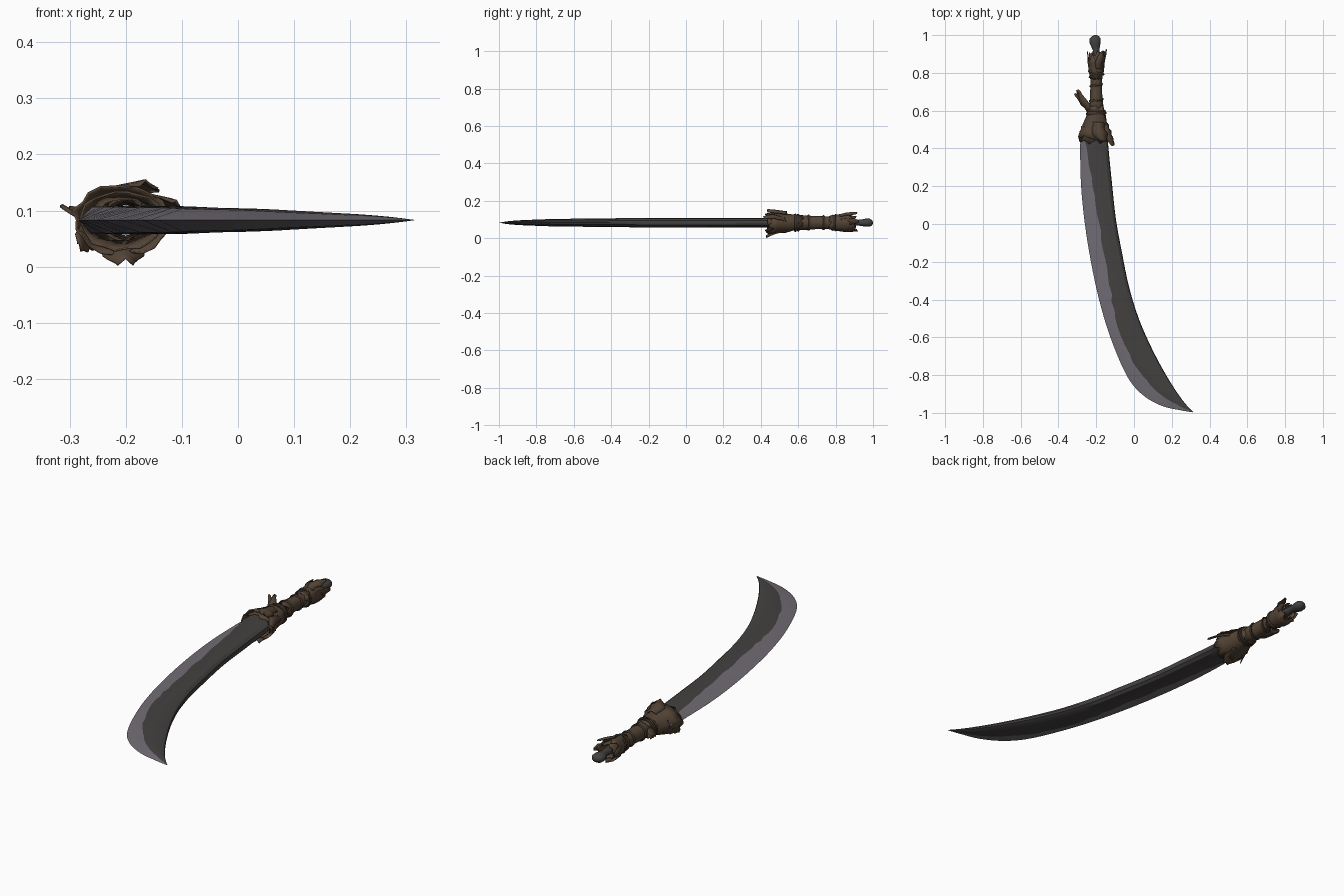
import bpy, bmesh, math, random
from mathutils import Vector

random.seed(7)
if "Cube" in bpy.data.objects:
    bpy.data.objects.remove(bpy.data.objects["Cube"])

MID = 0.083   # height of the blade's middle plane
GRIP = -0.2   # x of the handle axis


def material(name, rgb):
    mat = bpy.data.materials.new(name)
    mat.use_nodes = True
    mat.diffuse_color = (*rgb, 1)
    bsdf = mat.node_tree.nodes["Principled BSDF"]
    bsdf.inputs["Base Color"].default_value = (*rgb, 1)
    bsdf.inputs["Roughness"].default_value = 0.8
    return mat


steel = material("dark steel", (0.058, 0.053, 0.052))
edge = material("ground edge steel", (0.165, 0.15, 0.175))
cloth = material("brown cloth", (0.088, 0.058, 0.037))
cord = material("dark cord", (0.045, 0.031, 0.021))


def finish(name, bm, mats, angle=40, thick=0):
    bmesh.ops.recalc_face_normals(bm, faces=bm.faces)
    mesh = bpy.data.meshes.new(name)
    bm.to_mesh(mesh)
    bm.free()
    obj = bpy.data.objects.new(name, mesh)
    bpy.context.collection.objects.link(obj)
    for mat in mats:
        mesh.materials.append(mat)
    bpy.ops.object.select_all(action='DESELECT')
    obj.select_set(True)
    bpy.context.view_layer.objects.active = obj
    bpy.ops.object.shade_smooth_by_angle(angle=math.radians(angle))
    if thick:
        mod = obj.modifiers.new("thickness", 'SOLIDIFY')
        mod.thickness = thick
        mod.offset = 0
    return obj


def loft(rings, caps=True, edge_columns=()):
    """Join rings of points; faces in edge_columns take the second material."""
    bm = bmesh.new()
    rows = [[bm.verts.new(p) for p in ring] for ring in rings]
    n = len(rows[0])
    for a, b in zip(rows, rows[1:]):
        for i in range(n):
            j = (i + 1) % n
            face = bm.faces.new((a[i], a[j], b[j], b[i]))
            face.material_index = int(i in edge_columns)
    if caps:
        bm.faces.new(rows[0])
        bm.faces.new(rows[-1])
    return bm


def spline(rows, steps):
    """Smooth rows of numbers with a Catmull-Rom curve."""
    rows = [Vector(r) for r in rows]
    out = []
    for k in range(len(rows) - 1):
        p0, p1, p2 = rows[max(k - 1, 0)], rows[k], rows[k + 1]
        p3 = rows[min(k + 2, len(rows) - 1)]
        for s in range(steps):
            t = s / steps
            out.append(p1 + (p2 - p0) * (t / 2)
                       + (p0 * 2 - p1 * 5 + p2 * 4 - p3) * (t * t / 2)
                       + (p1 * 3 - p0 - p2 * 3 + p3) * (t ** 3 / 2))
    return out + [rows[-1]]


# Blade stations: cutting edge x y, bevel line x y, spine x y, half thickness
stations = [
    (-.28, .52, -.265, .52, -.145, .52, .026),
    (-.285, .4, -.25, .4, -.135, .4, .026),
    (-.28, .2, -.215, .2, -.115, .2, .026),
    (-.26, 0, -.185, .01, -.095, .02, .025),
    (-.228, -.2, -.155, -.18, -.062, -.16, .025),
    (-.185, -.4, -.122, -.37, -.027, -.33, .024),
    (-.125, -.6, -.085, -.54, .025, -.5, .022),
    (-.04, -.8, -.005, -.73, .095, -.66, .02),
    (.04, -.9, .07, -.83, .17, -.8, .016),
    (.14, -.96, .15, -.91, .23, -.895, .012),
    (.24, -.985, .235, -.96, .275, -.955, .007),
    (.313, -.997, .313, -.996, .314, -.995, .0005),
]
blade_rings = []
for lx, ly, mx, my, rx, ry, h in spline(stations, 4):
    wobble = random.uniform(-.005, .005) * min(1, h / .02)
    cut, bevel, spine = (Vector((lx, ly, MID)), Vector((mx + wobble, my, MID)),
                         Vector((rx, ry, MID)))
    half = [(bevel, .9 * h), (bevel.lerp(spine, .45), h),
            (bevel.lerp(spine, .84), .85 * h), (bevel.lerp(spine, .97), .45 * h)]
    top = [p + Vector((0, 0, z)) for p, z in half]
    low = [p - Vector((0, 0, z)) for p, z in reversed(half)]
    blade_rings.append([cut] + top + [spine] + low)
last = len(blade_rings[0]) - 1
finish("blade", loft(blade_rings, edge_columns=(0, last)), [steel, edge], 30)


def tube(profile, sides, jitter=0.0, rag_start=0.0, rag_end=0.0):
    """Rings along y from (y, x, half width, half height); ends may be torn."""
    rings = []
    for k, (y, x, rx, rz) in enumerate(profile):
        rag = rag_start if k == 0 else rag_end if k == len(profile) - 1 else 0
        ring = []
        for i in range(sides):
            a = math.tau * i / sides
            f = 1 + random.uniform(-jitter, jitter)
            ring.append((x + rx * f * math.cos(a), y + random.uniform(-rag, rag),
                         MID + rz * f * math.sin(a)))
        rings.append(ring)
    return rings


# Handle core with its rounded pommel
core = [(.5, GRIP, .03, .024), (.84, GRIP, .024, .022), (.92, GRIP, .018, .016),
        (.94, -.204, .023, .018), (.96, -.207, .03, .022), (.982, -.206, .029, .022),
        (.995, -.204, .018, .014), (1, -.203, .006, .005)]
finish("handle_core", loft(tube(core, 14)), [steel], 60)

# Cloth layers: sleeve around the blade root, grip wrap and end cuff
sleeves = {
    "guard_cloth": ([(.45, -.208, .084, .06), (.49, -.21, .074, .052),
                     (.53, -.206, .062, .05), (.57, -.202, .05, .043),
                     (.62, GRIP, .038, .036)], .08, .02, .012),
    "guard_cloth_under": ([(.435, -.208, .074, .052), (.48, -.208, .068, .044),
                           (.55, -.204, .05, .04)], .06, .014, 0),
    "grip_cloth": ([(.58, GRIP, .04, .038), (.64, GRIP, .033, .036),
                    (.7, GRIP, .029, .033), (.76, GRIP, .028, .031),
                    (.82, GRIP, .033, .036), (.85, GRIP, .03, .03)], .05, 0, 0),
    "end_cuff": ([(.77, GRIP, .03, .034), (.81, GRIP, .037, .042),
                  (.85, GRIP, .041, .045), (.89, -.2, .047, .047)], .08, .01, .03),
    "end_cuff_under": ([(.8, GRIP, .03, .032), (.86, GRIP, .034, .036),
                        (.9, GRIP, .036, .036)], .06, 0, .02),
}
for name, (profile, jitter, start, end) in sleeves.items():
    finish(name, loft(tube(profile, 22, jitter, start, end), caps=False),
           [cloth], 50, .004)

# Cords bound around the wrap
for k, (y, rx, rz) in enumerate([(.585, .05, .044), (.6, .045, .042), (.655, .034, .037),
                                 (.735, .03, .034), (.785, .034, .037), (.8, .038, .04)]):
    slant = random.uniform(-.25, .25)
    rings = []
    for i in range(24):
        a = math.tau * i / 24
        ring = []
        for j in range(6):
            b = math.tau * j / 6
            f = 1 + .006 * math.cos(b) / rx
            x, z = rx * f * math.cos(a), rz * f * math.sin(a)
            ring.append((GRIP + x, y + slant * x + .007 * math.sin(b), MID + z))
        rings.append(ring)
    finish(f"cord_{k + 1}", loft(rings + rings[:1], caps=False), [cord], 60)


def rag(name, root, middle, tip, width, side):
    """A torn cloth strip along a bent path, widest in the middle."""
    path = spline([root, middle, tip], 4)
    side = Vector(side).normalized()
    bm = bmesh.new()
    rows = []
    for k, p in enumerate(path):
        t = k / (len(path) - 1)
        w = width * (.35 + .65 * math.sin(math.pi * min(1, .15 + t * .85)))
        fray = [w * random.uniform(.7, 1.15) for _ in range(2)]
        bulge = Vector((0, 0, width * .3))
        rows.append([bm.verts.new(q) for q in
                     (p - side * fray[0], p + bulge, p + side * fray[1])])
    for a, b in zip(rows, rows[1:]):
        for i in range(2):
            bm.faces.new((a[i], a[i + 1], b[i + 1], b[i]))
    finish(name, bm, [cloth], 50, .004)


# Loose torn ends
rag("side_flap", (-.225, .59, .085), (-.262, .64, .095), (-.3, .71, .1), .022, (1, .6, .5))
rag("side_flap_under", (-.23, .6, .08), (-.27, .645, .08), (-.313, .69, .105), .016, (1, .7, -.6))
rag("spine_rag", (-.155, .53, .1), (-.135, .47, .115), (-.11, .415, .11), .024, (1, .3, -.6))
rag("top_rag", (-.19, .54, .13), (-.18, .48, .138), (-.165, .435, .142), .04, (1, 0, -.1))
rag("lower_rag", (-.2, .54, .035), (-.205, .48, .025), (-.2, .43, .003), .04, (1, 0, 0))
rag("edge_rag", (-.255, .54, .06), (-.275, .48, .05), (-.283, .45, .035), .025, (.5, 0, -1))
rag("cuff_rag_top", (-.19, .82, .12), (-.18, .87, .13), (-.165, .915, .132), .022, (1, 0, -.3))
rag("cuff_rag_low", (-.21, .82, .045), (-.205, .87, .038), (-.2, .915, .042), .022, (1, 0, 0))
rag("cuff_rag_side", (-.165, .83, .09), (-.155, .88, .09), (-.146, .925, .09), .018, (.2, 0, 1))
